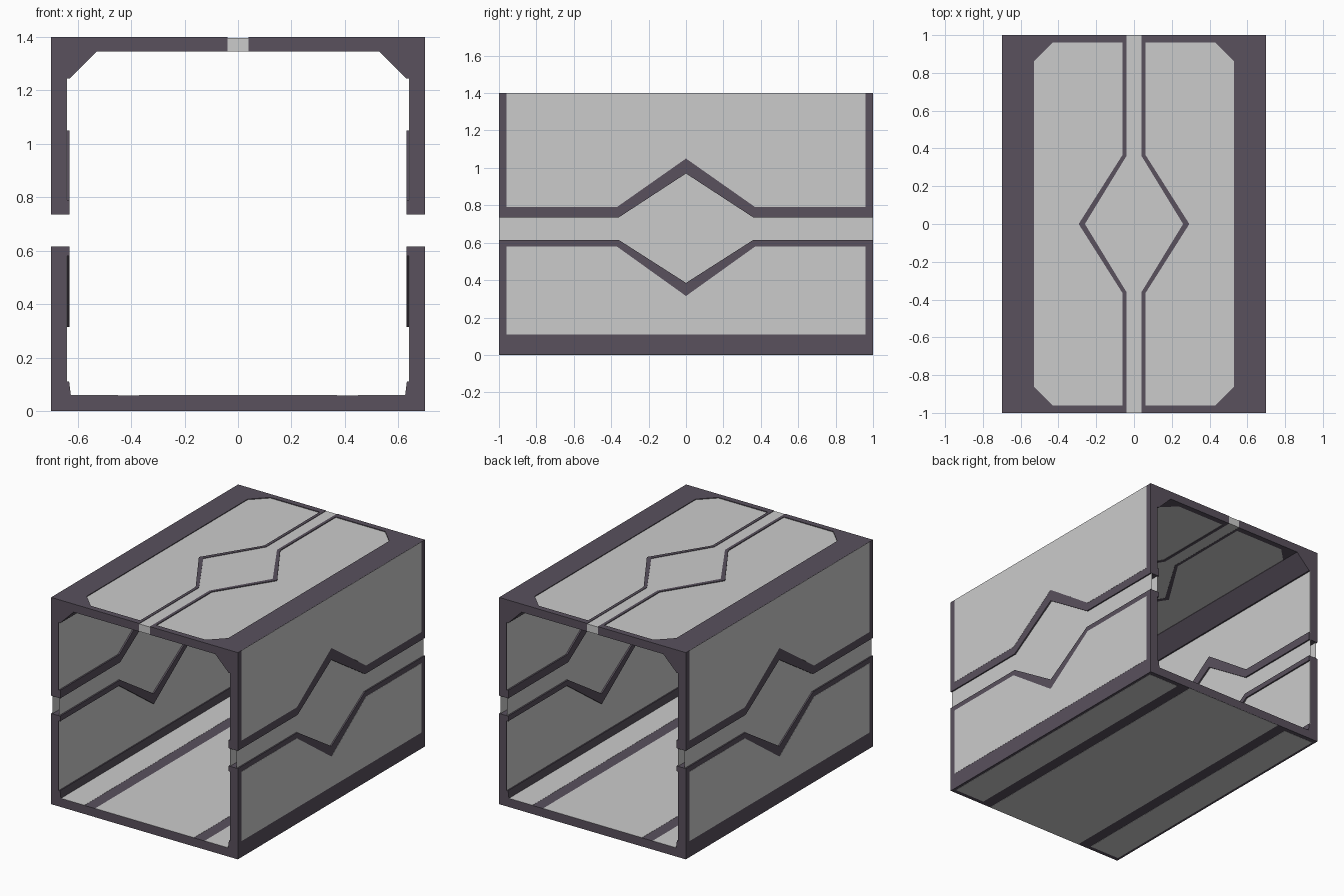
import bpy, bmesh
from mathutils import Vector

if "Cube" in bpy.data.objects:
    bpy.data.objects.remove(bpy.data.objects["Cube"])


def material(name, rgb):
    m = bpy.data.materials.new(name)
    m.diffuse_color = (*rgb, 1)
    m.use_nodes = True
    m.node_tree.nodes["Principled BSDF"].inputs["Base Color"].default_value = m.diffuse_color
    return m


DARK = material("dark_purple_grey", (0.1, 0.082, 0.11))
LIGHT = material("light_grey", (0.6, 0.6, 0.6))


def prism(name, pts, axis, a, b, mat, hole=None):
    """Extrude a 2D outline (with optional hole) from a to b; a == b gives a sheet."""
    def place(p, d):
        return Vector({'x': (d, p[0], p[1]), 'y': (p[0], d, p[1]),
                       'z': (p[0], p[1], d)}[axis])
    bm = bmesh.new()
    edges = []
    for loop in [pts] + ([hole] if hole else []):
        vs = [bm.verts.new(place(p, a)) for p in loop]
        edges += [bm.edges.new((vs[i - 1], vs[i])) for i in range(len(vs))]
    bmesh.ops.triangle_fill(bm, edges=edges, use_beauty=True)
    if a != b:
        r = bmesh.ops.extrude_face_region(bm, geom=bm.faces[:], use_keep_orig=True)
        shift = place((0, 0), b - a)
        bmesh.ops.translate(bm, vec=shift, verts=[
            v for v in r['geom'] if isinstance(v, bmesh.types.BMVert)])
    bmesh.ops.recalc_face_normals(bm, faces=bm.faces[:])
    me = bpy.data.meshes.new(name)
    bm.to_mesh(me)
    bm.free()
    me.materials.append(mat)
    ob = bpy.data.objects.new(name, me)
    bpy.context.collection.objects.link(ob)
    return ob


def rect(u0, u1, v0, v1):
    return [(u0, v0), (u1, v0), (u1, v1), (u0, v1)]


def edge(level, peak, bend, end):
    """Straight line with a pointed kink in the middle."""
    return [(-end, level), (-bend, level), (0, peak), (bend, level), (end, level)]


def panel(level, peak, bend, end, far):
    return edge(level, peak, bend, end) + [(end, far), (-end, far)]


UP_IN, UP_OUT = (0.735, 0.97, 0.36), (0.79, 1.05, 0.37)
LO_IN, LO_OUT = (0.615, 0.385, 0.36), (0.58, 0.315, 0.37)

for s, side in ((1, "right"), (-1, "left")):
    # side walls: core, outer panel, inner panel and raised inner rim
    for part, inn, out, far, far_in in (("upper", UP_IN, UP_OUT, 1.4, 1.245),
                                        ("lower", LO_IN, LO_OUT, 0.001, 0.11)):
        far_out = 1.3995 if part == "upper" else 0.11
        n = f"{side}_{part}_wall"
        prism(n, panel(*inn, 1, far), 'x', s * 0.642, s * 0.699, DARK)
        prism(n + "_outer_panel", panel(*out, 0.96, far_out), 'x',
              s * 0.695, s * 0.7, LIGHT)
        prism(n + "_inner_panel", panel(*out, 0.999, far_in), 'x',
              s * 0.64, s * 0.645, LIGHT)
        prism(n + "_rim", edge(*inn, 1) + edge(*out, 1)[::-1], 'x',
              s * 0.63, s * 0.65, DARK)

    # sheets closing the gap between the wall halves
    gap = edge(*UP_IN, 1) + edge(*LO_IN, 1)[::-1]
    prism(side + "_gap_outer_sheet", gap, 'x', s * 0.69, s * 0.69, LIGHT)
    prism(side + "_gap_inner_sheet", gap, 'x', s * 0.64, s * 0.64, LIGHT)

    # sloped corner beam and skirting
    prism(side + "_corner_beam",
          [(s * x, z) for x, z in ((0.53, 1.345), (0.53, 1.36), (0.66, 1.36),
                                   (0.66, 1.245), (0.63, 1.245))],
          'y', -1, 1, DARK)
    prism(side + "_skirting",
          [(s * x, z) for x, z in ((0.625, 0.055), (0.632, 0.11),
                                   (0.66, 0.11), (0.66, 0.055))],
          'y', -1, 1, DARK)

    # roof frame with panel opening
    def swap(pts):
        return [(s * v, u) for u, v in pts]
    outline = swap(edge(0.04, 0.26, 0.36, 1) + [(1, 0.695), (-1, 0.695)])
    opening = swap(edge(0.06, 0.293, 0.367, 0.96) +
                   [(0.96, 0.43), (0.86, 0.53), (-0.86, 0.53), (-0.96, 0.43)])
    prism(side + "_roof_frame", outline, 'z', 1.345, 1.4, DARK, opening)
    prism(side + "_roof_panel", opening, 'z', 1.348, 1.395, LIGHT)

    # outer floor plates
    prism(side + "_floor_plate", rect(s * 0.45, s * 0.625, -0.999, 0.999),
          'z', 0.056, 0.06, LIGHT)
    prism(side + "_underside_plate", rect(s * 0.45, s * 0.68, -0.97, 0.97),
          'z', 0, 0.004, LIGHT)

# roof centre strip with diamond
strip = edge(0.04, 0.26, 0.36, 1)
prism("roof_centre_strip",
      [(v, u) for u, v in strip] + [(-v, u) for u, v in strip[::-1]],
      'z', 1.346, 1.397, LIGHT)

# floor slab and middle plates
prism("floor_slab", rect(-0.65, 0.65, -1, 1), 'z', 0.001, 0.059, DARK)
prism("floor_middle_plate", rect(-0.37, 0.37, -0.999, 0.999), 'z', 0.056, 0.06, LIGHT)
prism("underside_middle_plate", rect(-0.37, 0.37, -0.999, 0.999), 'z', 0, 0.004, LIGHT)
